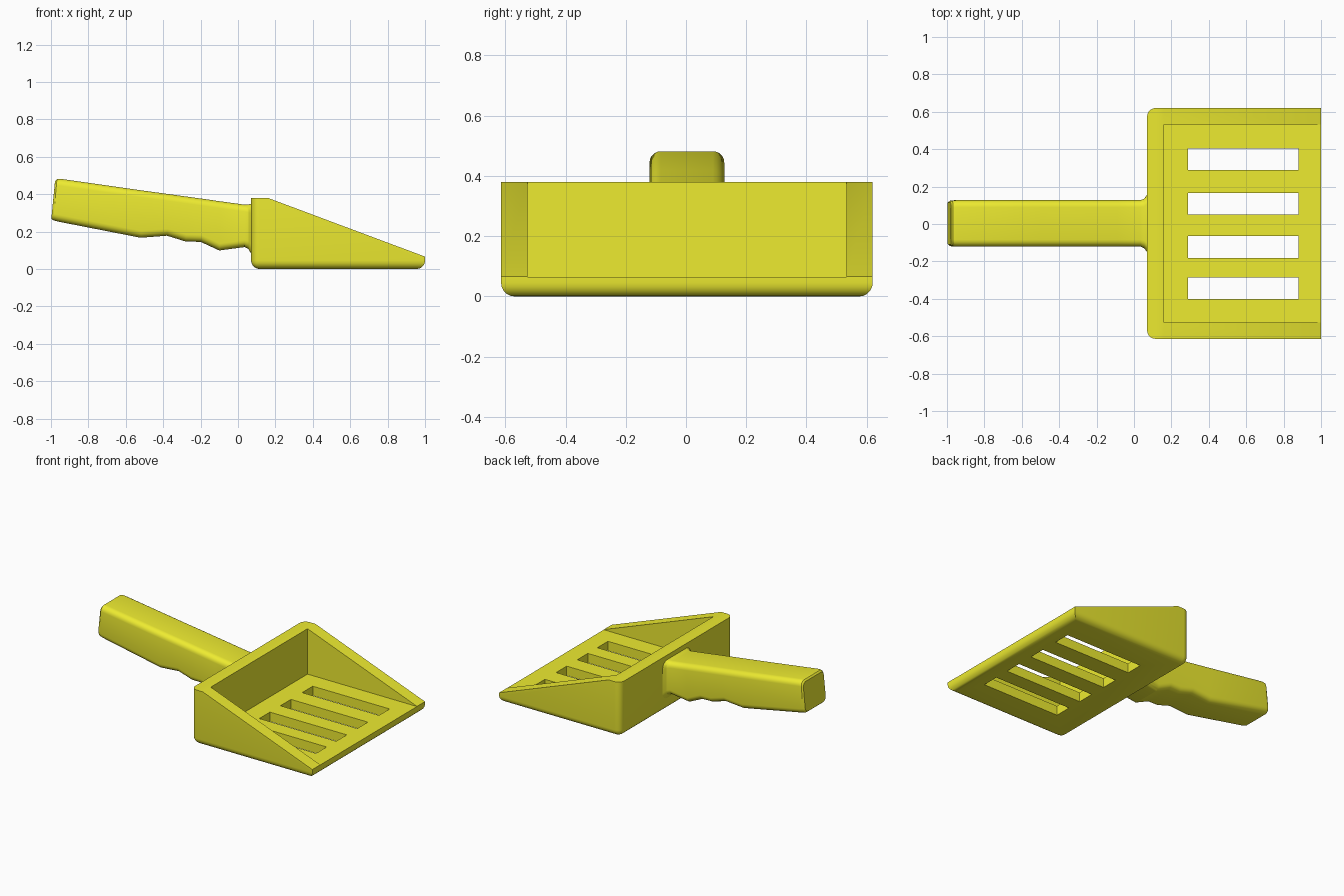
import bpy, bmesh, math

if "Cube" in bpy.data.objects:
    bpy.data.objects.remove(bpy.data.objects["Cube"])

CY = 0.003  # the model sits a hair off the y axis

mat = bpy.data.materials.new("yellow_plastic")
mat.diffuse_color = (0.85, 0.83, 0.03, 1)
mat.use_nodes = True
mat.node_tree.nodes["Principled BSDF"].inputs["Base Color"].default_value = mat.diffuse_color


def make_object(name, bm):
    bmesh.ops.recalc_face_normals(bm, faces=bm.faces)
    me = bpy.data.meshes.new(name)
    bm.to_mesh(me)
    bm.free()
    ob = bpy.data.objects.new(name, me)
    bpy.context.collection.objects.link(ob)
    return ob


def add_box(bm, x0, x1, y0, y1, z0, z1):
    for v in bmesh.ops.create_cube(bm, size=1)["verts"]:
        v.co = ((x0 + x1) / 2 + v.co.x * (x1 - x0),
                (y0 + y1) / 2 + v.co.y * (y1 - y0),
                (z0 + z1) / 2 + v.co.z * (z1 - z0))


def select_only(ob):
    bpy.ops.object.select_all(action='DESELECT')
    ob.select_set(True)
    bpy.context.view_layer.objects.active = ob


def cut(ob, cutter):
    mod = ob.modifiers.new("cut", 'BOOLEAN')
    mod.operation = 'DIFFERENCE'
    mod.solver = 'EXACT'
    mod.object = cutter
    select_only(ob)
    bpy.ops.object.modifier_apply(modifier=mod.name)
    bpy.data.objects.remove(cutter)


def finish(ob):
    ob.data.materials.append(mat)
    select_only(ob)
    bpy.ops.object.shade_smooth_by_angle(angle=math.radians(28))


# Scoop body: side profile extruded across y
bm = bmesh.new()
profile = [(0.07, 0), (1, 0), (1, 0.066), (0.16, 0.38), (0.07, 0.38)]
face = bm.faces.new([bm.verts.new((x, CY - 0.617, z)) for x, z in profile])
ext = bmesh.ops.extrude_face_region(bm, geom=[face])["geom"]
for v in ext:
    if isinstance(v, bmesh.types.BMVert):
        v.co.y = CY + 0.617
bmesh.ops.recalc_face_normals(bm, faces=bm.faces)

# Round the underside rim and the two rear corners
soft = []
for e in bm.edges:
    a, b = (v.co for v in e.verts)
    bottom = a.z < 0.001 and b.z < 0.001
    rear = a.x < 0.071 and b.x < 0.071 and abs(a.y - b.y) < 0.001
    if bottom or rear:
        soft.append(e)
bmesh.ops.bevel(bm, geom=soft, offset=0.045, segments=5, profile=0.5,
                affect='EDGES', clamp_overlap=True)
scoop = make_object("scoop", bm)

# Open tray cavity
bm = bmesh.new()
add_box(bm, 0.16, 1.3, CY - 0.53, CY + 0.53, 0.065, 0.7)
cut(scoop, make_object("cavity_cutter", bm))

# Four drain slots through the floor
bm = bmesh.new()
for y in (-0.343, -0.123, 0.108, 0.347):
    add_box(bm, 0.29, 0.88, y - 0.058, y + 0.058, -0.1, 0.2)
cut(scoop, make_object("slot_cutter", bm))
finish(scoop)

# Handle stations: bottom x, bottom z, top x, top z, half width, corner radius
stations = [
    (-0.995, 0.285, -0.98, 0.455, 0.095, 0.02),
    (-0.998, 0.270, -0.978, 0.470, 0.112, 0.03),
    (-0.988, 0.261, -0.968, 0.480, 0.121, 0.035),
    (-0.965, 0.254, -0.950, 0.482, 0.124, 0.037),
    (-0.52, 0.167, -0.50, 0.418, 0.124, 0.037),
    (-0.38, 0.178, -0.36, 0.399, 0.124, 0.037),
    (-0.28, 0.147, -0.26, 0.385, 0.124, 0.037),
    (-0.20, 0.145, -0.18, 0.374, 0.124, 0.037),
    (-0.10, 0.099, -0.09, 0.361, 0.124, 0.037),
    (0.035, 0.117, 0.035, 0.344, 0.124, 0.037),
    (0.055, 0.107, 0.055, 0.345, 0.133, 0.042),
    (0.071, 0.082, 0.071, 0.348, 0.155, 0.05),
    (0.11, 0.082, 0.11, 0.348, 0.155, 0.05),
]


def ring(bm, xb, zb, xt, zt, w, r):
    h = zt - zb
    verts = []
    for q, (sy, sz) in enumerate([(1, 1), (-1, 1), (-1, -1), (1, -1)]):
        for i in range(6):
            a = math.pi / 2 * (q + i / 5)
            y = sy * (w - r) + r * math.cos(a)
            z = h / 2 + sz * (h / 2 - r) + r * math.sin(a)
            verts.append(bm.verts.new((xb + (xt - xb) * z / h, CY + y, zb + z)))
    return verts


# Handle: rounded-rectangle loft with finger grips and a flared root
bm = bmesh.new()
rings = [ring(bm, *s) for s in stations]
for r0, r1 in zip(rings, rings[1:]):
    for i in range(len(r0)):
        j = (i + 1) % len(r0)
        bm.faces.new((r0[i], r0[j], r1[j], r1[i]))
bm.faces.new(rings[0])
bm.faces.new(rings[-1])
finish(make_object("handle", bm))
